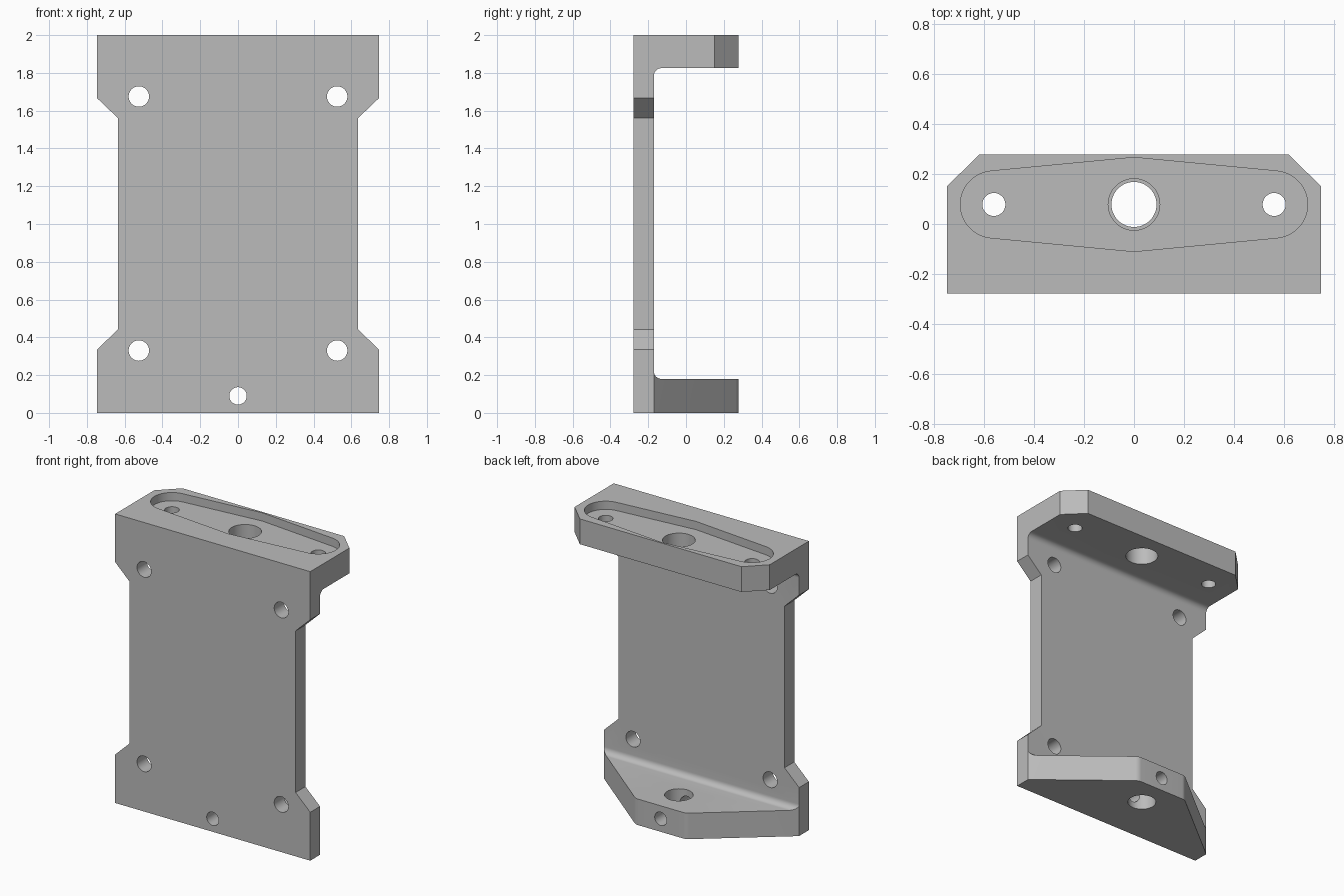
import bpy
import bmesh
from math import sin, cos, pi, radians, atan2, acos, hypot
from mathutils import Vector

if "Cube" in bpy.data.objects:
    bpy.data.objects.remove(bpy.data.objects["Cube"], do_unlink=True)

grey = bpy.data.materials.new("machined grey")
grey.use_nodes = True
colour = (0.5, 0.5, 0.5, 1)
grey.diffuse_color = colour
grey.node_tree.nodes["Principled BSDF"].inputs["Base Color"].default_value = colour

# Main dimensions
W, D, H = 0.747, 0.277, 2.0
PLATE_Y = -0.17
LOW_Z, HIGH_Z = 0.18, 1.825
HOLE_Y = 0.078


def arc(cx, cy, r, start, end, n=10):
    return [(cx + r * cos(start + (end - start) * i / n),
             cy + r * sin(start + (end - start) * i / n)) for i in range(n + 1)]


def prism(name, points, axis, lo, hi):
    """Extrude a 2D outline along an axis; outline is yz, xz or xy."""
    place = {"x": lambda a, b, t: (t, a, b),
             "y": lambda a, b, t: (a, t, b),
             "z": lambda a, b, t: (a, b, t)}[axis]
    bm = bmesh.new()
    base = bm.faces.new([bm.verts.new(place(a, b, lo)) for a, b in points])
    new = bmesh.ops.extrude_face_region(bm, geom=[base])["geom"]
    bmesh.ops.translate(bm, vec=Vector(place(0, 0, hi - lo)),
                        verts=[v for v in new if isinstance(v, bmesh.types.BMVert)])
    bmesh.ops.recalc_face_normals(bm, faces=bm.faces)
    mesh = bpy.data.meshes.new(name)
    bm.to_mesh(mesh)
    bm.free()
    mesh.materials.append(grey)
    obj = bpy.data.objects.new(name, mesh)
    bpy.context.collection.objects.link(obj)
    return obj


def cut(points, axis, lo, hi):
    cutter = prism("cutter", points, axis, lo, hi)
    cutter.hide_render = True
    mod = bracket.modifiers.new("cut", "BOOLEAN")
    mod.operation = "DIFFERENCE"
    mod.solver = "EXACT"
    mod.object = cutter
    bpy.context.view_layer.objects.active = bracket
    bpy.ops.object.modifier_apply(modifier=mod.name)
    bpy.data.objects.remove(cutter, do_unlink=True)


def drill(a, b, r, axis, lo, hi):
    cut(arc(a, b, r, 0, 2 * pi, 48)[:-1], axis, lo, hi)


# Bracket body: channel profile with filleted inner corners
R = 0.04
profile = [(-D, 0), (D, 0), (D, LOW_Z)]
profile += arc(PLATE_Y + R, LOW_Z + R, R, 1.5 * pi, pi)
profile += arc(PLATE_Y + R, HIGH_Z - R, R, pi, 0.5 * pi)
profile += [(D, HIGH_Z), (D, H), (-D, H)]
bracket = prism("mounting_bracket", profile, "x", -W, W)

# Rounded corner of the tapered lower flange
slope = atan2(0.55, 0.447)
r = 0.06
corner_x = 0.2 - r * (1 / sin(slope) - 1 / (sin(slope) / cos(slope)))
rounded = arc(corner_x, D - r, r, pi / 2 - (pi / 2 - slope) * 1.0, pi / 2, 6)

for s in (-1, 1):
    def side(points):
        return [(s * a, b) for a, b in points]
    # Waist notch in the plate
    cut(side([(0.635, 0.442), (0.635, 1.56), (0.865, 1.78), (0.865, 0.222)]),
        "y", -0.5, 0.5)
    # Upper flange chamfer
    cut(side([(0.517, 0.377), (0.847, 0.053), (0.9, 0.4)]), "z", 1.7, 2.2)
    # Lower flange taper
    cut(side([(0.9, PLATE_Y), (W + 0.002, PLATE_Y)] + rounded
             + [(corner_x, 0.4), (0.9, 0.4)]), "z", -0.2, 1.0)

# Recess in the upper flange: round ends tapering out to a centre ridge
end_x, end_r, peak = 0.56, 0.134, 0.188
tangent = atan2(peak, -end_x) - acos(end_r / hypot(end_x, peak))
recess = [(0, HOLE_Y - peak)]
recess += arc(end_x, HOLE_Y, end_r, -tangent, tangent, 24)
recess += [(0, HOLE_Y + peak)]
recess += arc(-end_x, HOLE_Y, end_r, pi - tangent, pi + tangent, 24)
cut(recess, "z", H - 0.057, H + 0.2)

# Vertical holes through the flanges
drill(0, HOLE_Y, 0.103, "z", 1.6, 2.2)
drill(0, HOLE_Y, 0.09, "z", -0.2, 0.5)
for s in (-1, 1):
    drill(s * end_x, HOLE_Y, 0.046, "z", 1.6, 2.2)
    # Plate screw holes
    for z in (0.33, 1.675):
        drill(s * 0.525, z, 0.054, "y", -0.5, 0)

# Locking screw hole along the lower flange
drill(0, 0.09, 0.046, "y", -0.5, 0.5)

bpy.ops.object.select_all(action="DESELECT")
bracket.select_set(True)
bpy.context.view_layer.objects.active = bracket
bpy.ops.object.shade_smooth_by_angle(angle=radians(25))
